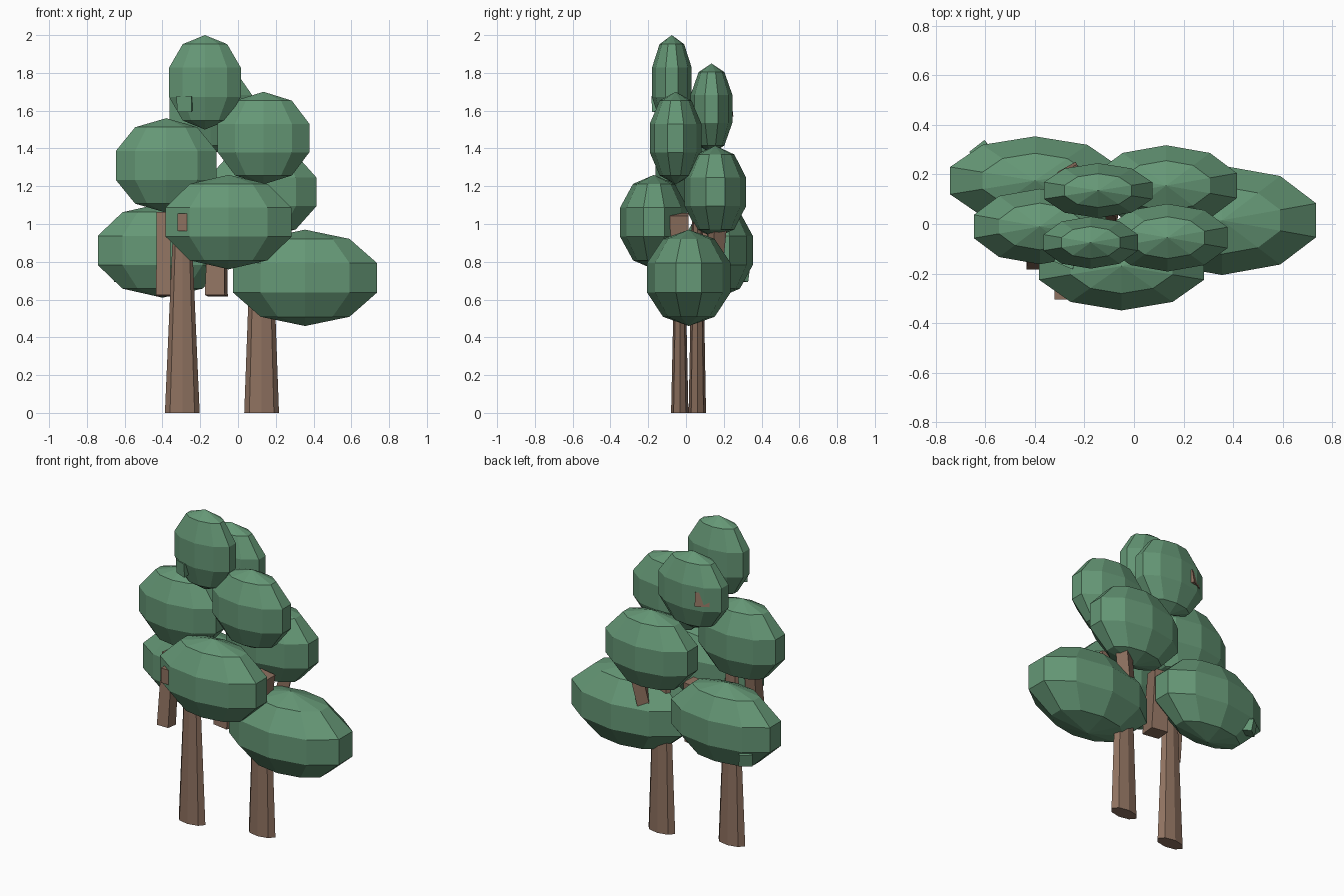
import bpy
import math
from mathutils import Matrix, Vector

cube = bpy.data.objects.get("Cube")
if cube:
    bpy.data.objects.remove(cube, do_unlink=True)


def make_material(name, color):
    mat = bpy.data.materials.new(name)
    mat.use_nodes = True
    mat.diffuse_color = color
    mat.node_tree.nodes["Principled BSDF"].inputs["Base Color"].default_value = color
    return mat


leaf_green = make_material("leaf green", (0.13, 0.31, 0.18, 1))
bark_brown = make_material("bark brown", (0.27, 0.165, 0.115, 1))


def finish(name, mat):
    obj = bpy.context.object
    obj.name = name
    obj.data.materials.append(mat)
    return obj


def foliage(name, center, half):
    # Faceted ball, enlarged so its outermost corners reach the half extents
    bpy.ops.mesh.primitive_uv_sphere_add(segments=10, ring_count=5, radius=1, location=center)
    obj = finish(name, leaf_green)
    ring = math.sin(math.radians(72))
    obj.scale = (half[0] / ring, half[1] / ring ** 2, half[2])


def trunk(name, x, y, height, top):
    # Tapered trunk, half as deep as it is wide
    bpy.ops.mesh.primitive_cone_add(vertices=8, radius1=0.092, radius2=top, depth=height,
                                    location=(x, y, height / 2))
    finish(name, bark_brown).scale.y = 0.5


def branch(name, start, end, r1, r2, mat=bark_brown):
    # Four sided tapered limb between two points
    a, b = Vector(start), Vector(end)
    axis = b - a
    bpy.ops.mesh.primitive_cone_add(vertices=4, radius1=r1, radius2=r2, depth=axis.length)
    obj = finish(name, mat)
    obj.data.transform(Matrix.Rotation(math.radians(45), 4, 'Z'))
    obj.data.transform(axis.to_track_quat('Z', 'Y').to_matrix().to_4x4())
    obj.location = (a + b) / 2


# Trunks
trunk("right_trunk", -0.295, -0.033, 1.3, 0.035)
trunk("left_trunk", 0.125, 0.06, 1.15, 0.05)

# Foliage clumps from the crown down
foliage("crown_foliage", (-0.175, -0.075, 1.75), (0.2, 0.1, 0.25))
foliage("upper_back_foliage", (-0.145, 0.135, 1.61), (0.23, 0.105, 0.24))
foliage("upper_left_foliage", (0.135, -0.055, 1.455), (0.255, 0.13, 0.245))
foliage("middle_right_foliage", (-0.38, -0.01, 1.31), (0.28, 0.145, 0.25))
foliage("middle_left_foliage", (0.13, 0.155, 1.17), (0.3, 0.155, 0.245))
foliage("front_foliage", (-0.05, -0.17, 1.01), (0.35, 0.17, 0.25))
foliage("lower_right_foliage", (-0.4, 0.175, 0.86), (0.36, 0.17, 0.25))
foliage("lower_left_foliage", (0.355, 0.015, 0.715), (0.4, 0.21, 0.255))

# Branches and stubs
branch("right_hanging_branch", (-0.395, -0.145, 0.62), (-0.395, -0.1, 1.06), 0.055, 0.05)
branch("middle_hanging_branch", (-0.115, 0.05, 0.62), (-0.11, 0.08, 1.0), 0.075, 0.06)
branch("left_branch", (0.16, -0.035, 0.78), (0.2, -0.035, 1.05), 0.07, 0.07)
branch("back_left_branch", (0.18, 0.15, 0.8), (0.22, 0.17, 1.0), 0.05, 0.05)
branch("front_stub", (-0.275, -0.12, 1.01), (-0.275, -0.305, 1.01), 0.065, 0.065)
branch("upper_back_stub", (-0.2, 0.1, 1.59), (-0.27, 0.225, 1.61), 0.03, 0.06)

# Small leaf buds
branch("crown_bud", (-0.25, -0.08, 1.64), (-0.285, -0.165, 1.635), 0.03, 0.06, leaf_green)
branch("lower_right_bud", (-0.56, 0.22, 0.75), (-0.63, 0.31, 0.73), 0.04, 0.055, leaf_green)
